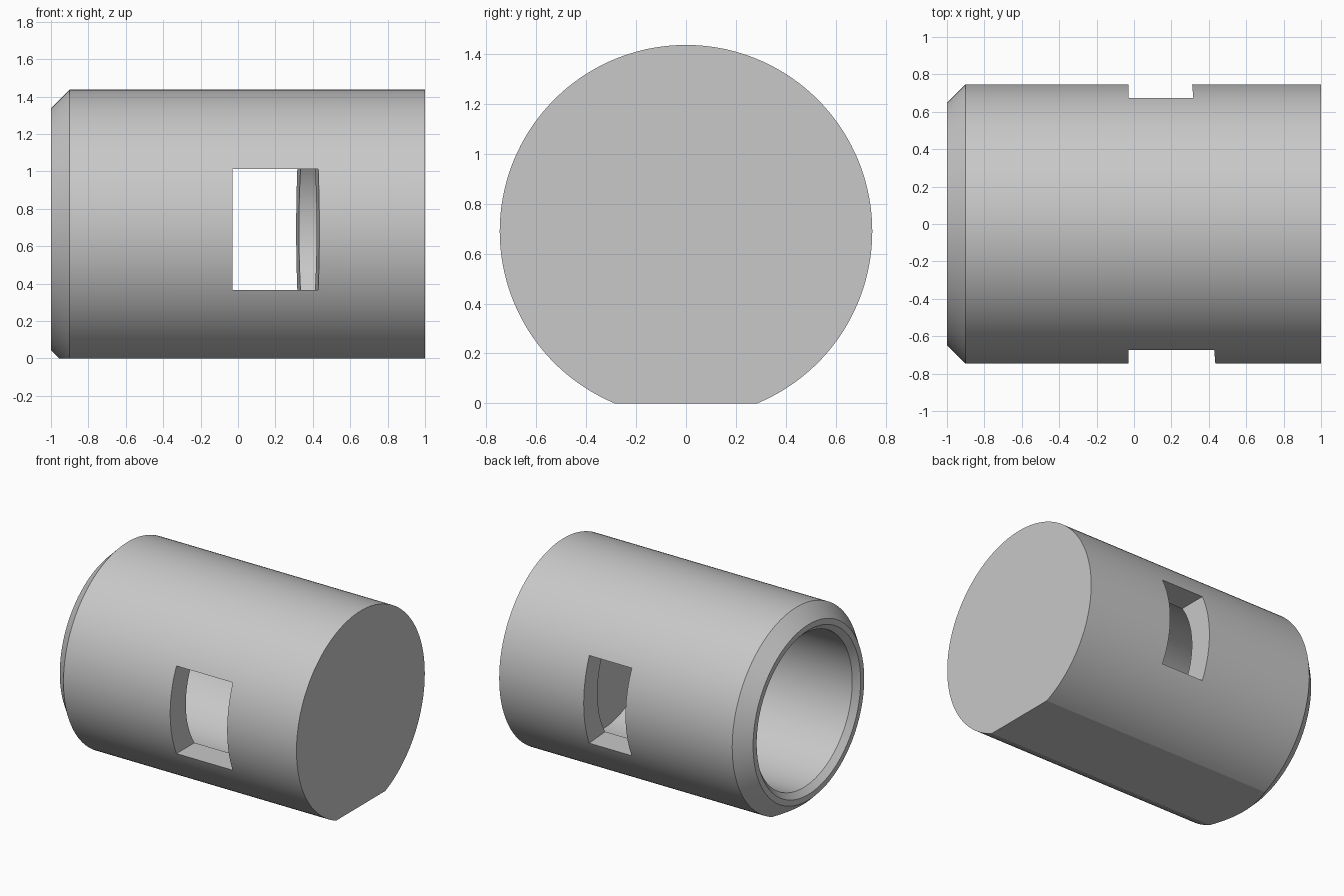
import bpy, bmesh, math
from mathutils import Matrix, Vector

if "Cube" in bpy.data.objects:
    bpy.data.objects.remove(bpy.data.objects["Cube"], do_unlink=True)

RADIUS, BORE, AXIS_Z = 0.747, 0.565, 0.69

grey = bpy.data.materials.new("plain grey")
grey.use_nodes = True
grey.diffuse_color = (0.58, 0.58, 0.58, 1)
grey.node_tree.nodes["Principled BSDF"].inputs["Base Color"].default_value = grey.diffuse_color


def add_object(name, bm):
    bmesh.ops.recalc_face_normals(bm, faces=bm.faces)
    mesh = bpy.data.meshes.new(name)
    bm.to_mesh(mesh)
    bm.free()
    mesh.materials.append(grey)
    obj = bpy.data.objects.new(name, mesh)
    bpy.context.collection.objects.link(obj)
    return obj


def lathe(name, profile, steps=144):
    """Revolve (x, radius) points about the x axis."""
    bm = bmesh.new()
    verts = [bm.verts.new((x, 0, r)) for x, r in profile]
    edges = [bm.edges.new(pair) for pair in zip(verts, verts[1:])]
    bmesh.ops.spin(bm, geom=verts + edges, cent=(0, 0, 0), axis=(1, 0, 0),
                   angle=math.tau, steps=steps)
    bmesh.ops.remove_doubles(bm, verts=bm.verts, dist=0.0001)
    bmesh.ops.translate(bm, verts=bm.verts, vec=(0, 0, AXIS_Z))
    return add_object(name, bm)


def prism(name, outline, bottom, top):
    """Extrude an (x, y) outline between two heights."""
    bm = bmesh.new()
    face = bm.faces.new([bm.verts.new((x, y, bottom)) for x, y in outline])
    out = bmesh.ops.extrude_face_region(bm, geom=[face])
    moved = [v for v in out["geom"] if isinstance(v, bmesh.types.BMVert)]
    bmesh.ops.translate(bm, verts=moved, vec=(0, 0, top - bottom))
    return add_object(name, bm)


def cut(target, cutter):
    cutter.hide_render = True
    mod = target.modifiers.new(cutter.name, "BOOLEAN")
    mod.operation, mod.solver, mod.object = "DIFFERENCE", "EXACT", cutter
    bpy.ops.object.modifier_apply(modifier=mod.name)
    bpy.data.objects.remove(cutter, do_unlink=True)


# Closed sleeve with a blind bore and chamfered mouth
sleeve = lathe("sleeve_body", [
    (0.67, 0), (0.67, BORE), (-0.96, BORE), (-1, 0.605), (-1, 0.647),
    (-0.9, RADIUS), (1, RADIUS), (1, 0)])
bpy.context.view_layer.objects.active = sleeve
sleeve.select_set(True)

# Flat along the underside
cut(sleeve, prism("flat_cutter", [(-2, -1), (2, -1), (2, 1), (-2, 1)], -1, 0))

# Cross window with one slanted side
slant = -0.083
cut(sleeve, prism("window_cutter", [
    (-0.03, -1), (0.373 - slant, -1), (0.373 + slant, 1), (-0.03, 1)],
    AXIS_Z - 0.323, AXIS_Z + 0.323))

bpy.ops.object.shade_smooth_by_angle(angle=math.radians(15))
